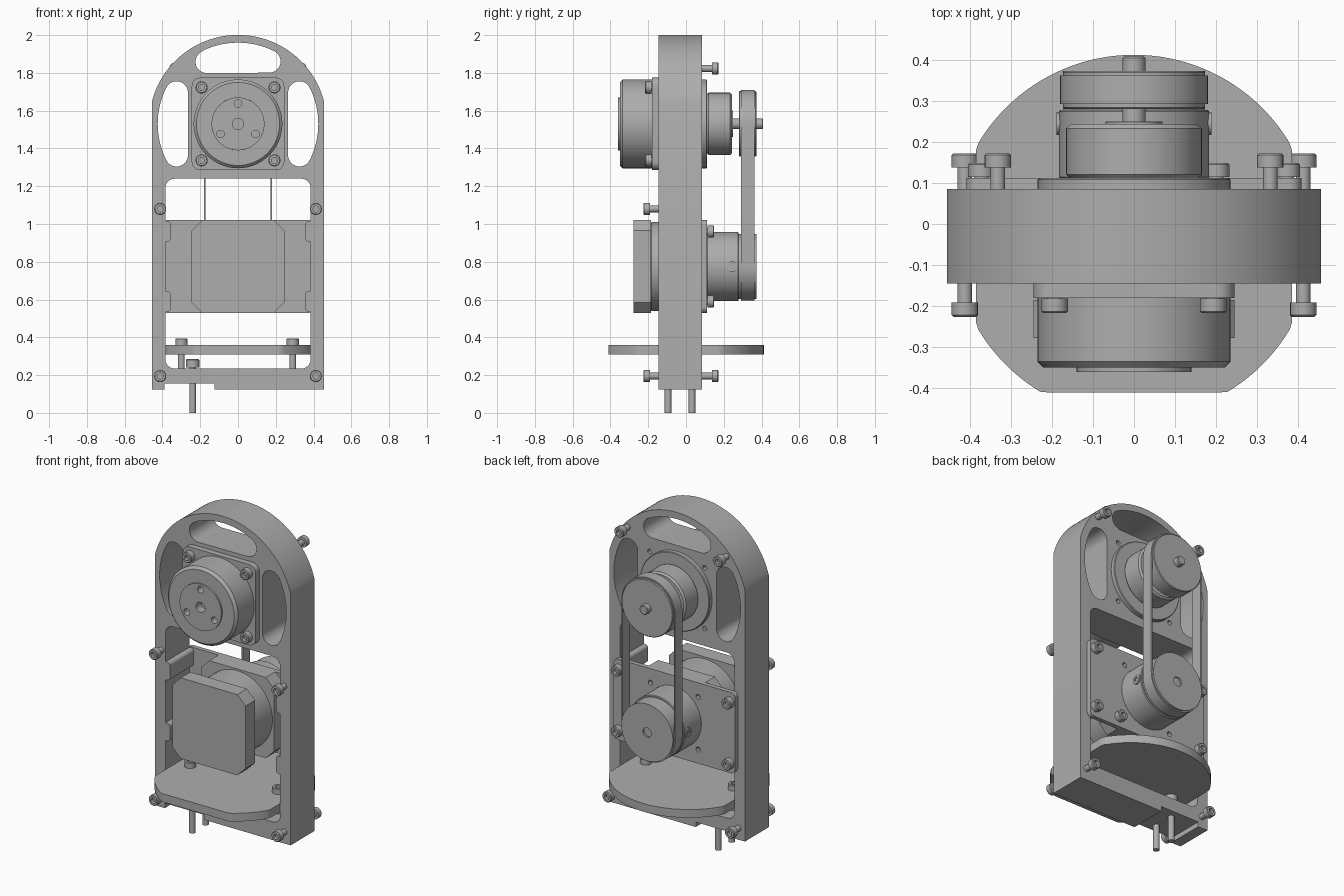
import bpy, bmesh
from math import pi, sin, cos, atan2, radians
from mathutils import Matrix, Vector

if "Cube" in bpy.data.objects:
    bpy.data.objects.remove(bpy.data.objects["Cube"])

grey = bpy.data.materials.new("metal grey")
grey.use_nodes = True
GREY = (0.42, 0.42, 0.42, 1)
grey.diffuse_color = GREY
grey.node_tree.nodes["Principled BSDF"].inputs["Base Color"].default_value = GREY

TOP, LOW = 1.53, 0.775          # heights of the two rotating axes


def finish(name, bm):
    """Weld, shade curved faces smooth with sharp edges, and link the part."""
    bmesh.ops.remove_doubles(bm, verts=bm.verts, dist=1e-5)
    bmesh.ops.recalc_face_normals(bm, faces=bm.faces)
    for f in bm.faces:
        f.smooth = True
    for e in bm.edges:
        e.smooth = e.is_manifold and e.calc_face_angle(0) < radians(30)
    mesh = bpy.data.meshes.new(name)
    bm.to_mesh(mesh)
    bm.free()
    mesh.materials.append(grey)
    ob = bpy.data.objects.new(name, mesh)
    bpy.context.collection.objects.link(ob)
    return ob


def arc(cx, cz, r, a0, a1, n):
    return [(cx + r * cos(a0 + (a1 - a0) * i / n), cz + r * sin(a0 + (a1 - a0) * i / n))
            for i in range(n + 1)]


def circle(cx, cz, r, n=24):
    return arc(cx, cz, r, 0, 2 * pi, n)[:-1]


def inflate(pts, r, n=8):
    """Counter-clockwise convex outline grown by r with round corners."""
    out = []
    for i, p in enumerate(pts):
        prev, nxt = pts[i - 1], pts[(i + 1) % len(pts)]
        a0 = atan2(p[1] - prev[1], p[0] - prev[0]) - pi / 2
        turn = (atan2(nxt[1] - p[1], nxt[0] - p[0]) - pi / 2 - a0) % (2 * pi)
        steps = max(1, round(n * turn / (pi / 2)))
        out += arc(p[0], p[1], r, a0, a0 + turn, steps)
    return out


def rect(x0, x1, z0, z1):
    return [(x0, z0), (x1, z0), (x1, z1), (x0, z1)]


def rounded(x0, x1, z0, z1, r):
    return inflate(rect(x0 + r, x1 - r, z0 + r, z1 - r), r)


def prism(name, outlines, a, b, upright=False):
    """Outline with holes, extruded from a to b along y (or along z if upright)."""
    cu = bpy.data.curves.new(name, "CURVE")
    cu.dimensions, cu.fill_mode, cu.extrude = "2D", "BOTH", (b - a) / 2
    for pts in outlines:
        sp = cu.splines.new("POLY")
        sp.points.add(len(pts) - 1)
        for q, p in zip(sp.points, pts):
            q.co = (p[0], p[1], 0, 1)
        sp.use_cyclic_u = True
    tmp = bpy.data.objects.new(name + "_outline", cu)
    bpy.context.collection.objects.link(tmp)
    dg = bpy.context.evaluated_depsgraph_get()
    mesh = bpy.data.meshes.new_from_object(tmp.evaluated_get(dg))
    bm = bmesh.new()
    bm.from_mesh(mesh)
    bpy.data.objects.remove(tmp)
    bpy.data.curves.remove(cu)
    bpy.data.meshes.remove(mesh)
    mid = (a + b) / 2
    m = Matrix.Translation((0, 0, mid)) if upright else \
        Matrix.Translation((0, mid, 0)) @ Matrix.Rotation(pi / 2, 4, "X")
    bm.transform(m)
    return finish(name, bm)


def lathe(name, profile, origin, direction, n=48):
    """Revolve (radius, distance) points about a line through origin."""
    bm = bmesh.new()
    vs = [bm.verts.new((r, 0, t)) for r, t in profile]
    es = [bm.edges.new(p) for p in zip(vs, vs[1:])]
    bmesh.ops.spin(bm, geom=vs + es, cent=(0, 0, 0), axis=(0, 0, 1),
                   angle=2 * pi, steps=n, use_merge=False)
    rot = Vector(direction).to_track_quat("Z", "Y").to_matrix().to_4x4()
    bm.transform(Matrix.Translation(origin) @ rot)
    return finish(name, bm)


def drum(name, r, y0, y1, z, bevel=0.004):
    return lathe(name, [(0, 0), (r - bevel, 0), (r, bevel), (r, y1 - y0 - bevel),
                        (r - bevel, y1 - y0), (0, y1 - y0)], (0, y0, z), (0, 1, 0), 64)


def screw(name, origin, direction, length, head=0.032, tall=0.035):
    """Socket-head screw; length is the shank showing below the head."""
    end = length + tall
    return lathe(name, [(0, -0.02), (0.018, -0.02), (0.018, length), (head, length),
                        (head, end - 0.004), (head - 0.004, end), (0.016, end),
                        (0.016, end - 0.02), (0, end - 0.02)], origin, direction, 20)


# Frame: arched outline with a foot notch, slots, openings and screw holes
outline = arc(0, TOP, 0.471, radians(14.8), radians(165.2), 48)
outline += [(-0.455, 0.125), (-0.39, 0.125), (-0.39, 0.155), (-0.125, 0.155),
            (-0.125, 0.125), (0.455, 0.125)]
top_slot = inflate([(-0.165, 1.859)] + arc(0, TOP, 0.37, radians(63.5), radians(116.5), 16)[:-1], 0.06)
side_slot = inflate(arc(0, TOP, 0.365, radians(-27), radians(27), 16), 0.06)
mirror_slot = [(-x, z) for x, z in reversed(side_slot)]
corners = [(sx, sz) for sx in (-1, 1) for sz in (-1, 1)]
prism("frame", [outline, top_slot, side_slot, mirror_slot,
                rounded(-0.385, 0.385, 0.235, 1.24, 0.05)]
      + [circle(sx * 0.185, TOP + sz * 0.185, 0.014, 12) for sx, sz in corners], -0.145, 0.085)
for sx, sz in corners:
    z = LOW + sz * 0.185
    prism("frame_screw_lug", [rounded(sx * 0.38 - 0.024, sx * 0.38 + 0.024, z - 0.055, z + 0.055, 0.02)],
          -0.144, 0.084)

# Upper drive: flange, output drum with drilled cap, rear housing and shaft
prism("upper_flange", [rounded(-0.245, 0.245, TOP - 0.245, TOP + 0.245, 0.045)], -0.18, -0.145)
lathe("output_drum", [(0, 0), (0.235, 0), (0.235, 0.155), (0.22, 0.17), (0.14, 0.17),
                      (0.14, 0.13), (0, 0.13)], (0, -0.18, TOP), (0, -1, 0), 64)
prism("output_cap", [circle(0, TOP, 0.14, 48), circle(0, TOP, 0.03)]
      + [circle(0.107 * cos(a), TOP + 0.107 * sin(a), 0.02, 16)
         for a in (pi / 2, pi * 7 / 6, pi * 11 / 6)], -0.36, -0.309)
for sx, sz in corners:
    screw("upper_flange_screw", (sx * 0.193, -0.18, TOP + sz * 0.193), (0, -1, 0), 0.002)
drum("rear_collar", 0.235, 0.08, 0.112, TOP)
drum("rear_housing", 0.165, 0.11, 0.243, TOP, 0.01)
drum("rear_boss", 0.07, 0.24, 0.25, TOP, 0.002)
drum("upper_shaft", 0.028, 0.24, 0.408, TOP)

# Lower motor: two chamfered blocks with a round stack between them
h, c = 0.245, 0.055
octagon = [(h, c - h), (h, h - c), (h - c, h), (c - h, h),
           (-h, h - c), (-h, c - h), (c - h, -h), (h - c, -h)]
block = [(x, z + LOW) for x, z in octagon]
prism("motor_rear_block", [block], -0.278, -0.185)
drum("motor_stack", 0.235, -0.187, 0.0, LOW)
prism("motor_front_block", [block], -0.005, 0.085)
prism("motor_plate", [rounded(-0.408, 0.408, 0.53, 1.02, 0.03)]
      + [circle(sx * 0.16, LOW + sz * 0.16, 0.015, 12) for sx, sz in corners], 0.085, 0.112)
for sx, sz in corners:
    screw("motor_plate_screw", (sx * 0.372, 0.112, LOW + sz * 0.185), (0, 1, 0), 0.002)
screw("motor_screw", (0.2, 0.112, 0.59), (0, 1, 0), 0.002)
drum("lower_hub", 0.183, 0.11, 0.278, LOW)
for sx in (-1, 1):
    lathe("hub_set_screw", [(0, 0), (0.028, 0), (0.028, 0.04), (0.014, 0.04), (0.014, 0.02), (0, 0.02)],
          (sx * 0.149, 0.245, LOW), (sx, 0, 0), 16)

# Pulleys and belt
drum("upper_pulley", 0.173, 0.28, 0.373, TOP)
lathe("lower_pulley", [(0, 0), (0.173, 0), (0.173, 0.095), (0.028, 0.095), (0.028, 0.085), (0, 0.085)],
      (0, 0.278, LOW), (0, 1, 0), 64)
axes = [(0, LOW), (0, TOP)]
prism("belt", [inflate(axes, 0.18, 16), inflate(axes, 0.172, 16)], 0.292, 0.362)

# Trimmed round shelf with its screws
disc = [(max(-0.385, min(0.385, x)), max(-0.41, y)) for x, y in circle(0, -0.03, 0.442, 128)]
prism("shelf", [disc], 0.31, 0.36, upright=True)
for x in (-0.3, 0.29):
    screw("shelf_screw", (x, -0.03, 0.25), (0, 0, 1), 0.11)

# Frame screws, front and back
for sx in (-1, 1):
    for z in (0.195, 1.08):
        screw("front_frame_screw", (sx * 0.412, -0.145, z), (0, -1, 0), 0.046)
    screw("back_top_screw", (sx * 0.332, 0.085, 1.823), (0, 1, 0), 0.052)
    screw("back_bottom_screw", (sx * 0.412, 0.085, 0.195), (0, 1, 0), 0.052)

# Terminal pins through the base
for y in (-0.095, 0.032):
    screw("base_pin", (-0.24, y, 0.02), (0, 0, 1), 0.22, 0.035, 0.045)
